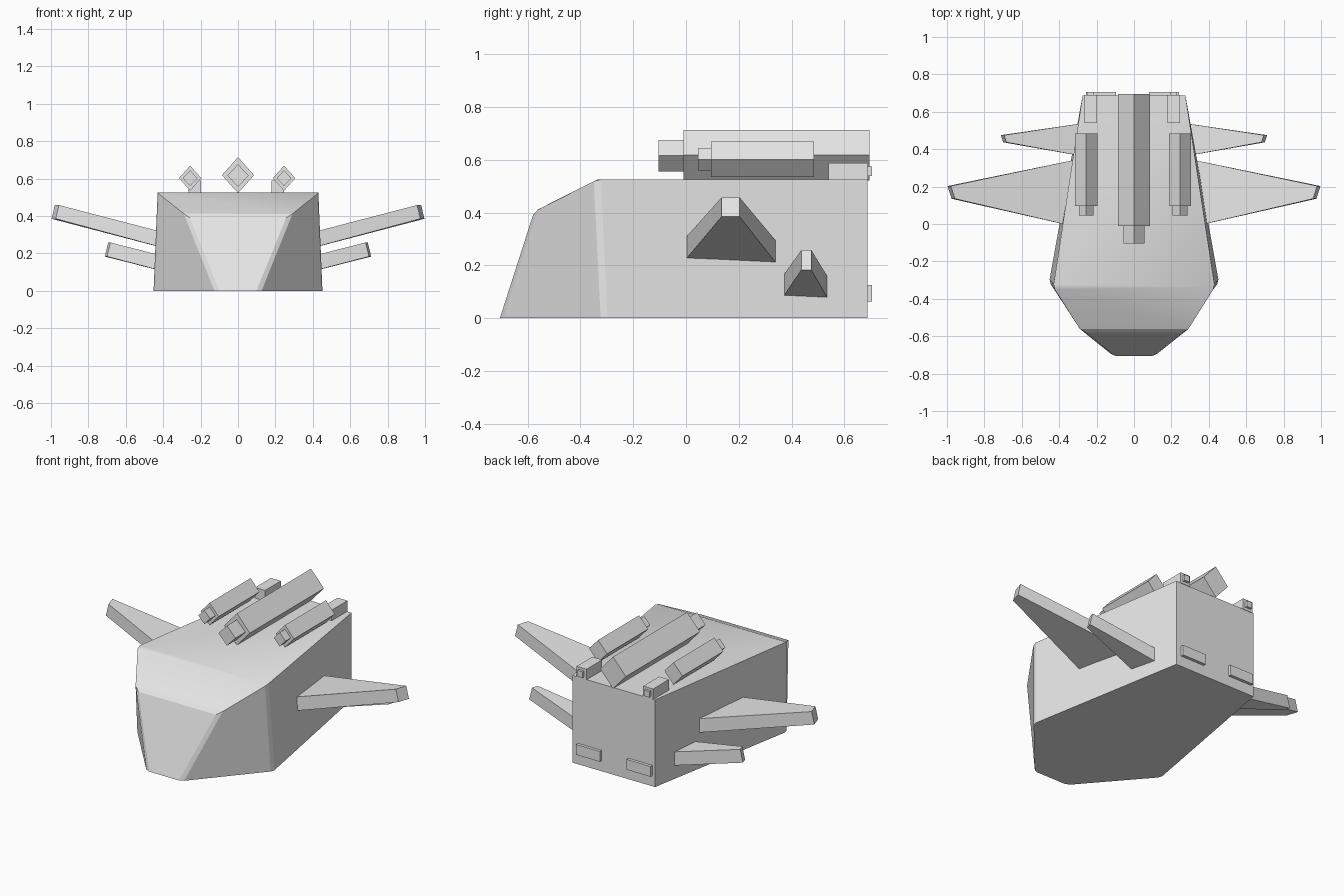
import bpy, bmesh
from mathutils import Vector

cube = bpy.data.objects.get("Cube")
if cube:
    bpy.data.objects.remove(cube, do_unlink=True)

grey = bpy.data.materials.new("hull grey")
grey.use_nodes = True
colour = (0.8, 0.8, 0.8, 1)
grey.diffuse_color = colour
grey.node_tree.nodes["Principled BSDF"].inputs["Base Color"].default_value = colour


def loft(name, rings, bevel_rule=None, bevel=0.015):
    """Skin a closed solid through rings with equal point counts."""
    bm = bmesh.new()
    loops = [[bm.verts.new(p) for p in ring] for ring in rings]
    for a, b in zip(loops, loops[1:]):
        n = len(a)
        for i in range(n):
            j = (i + 1) % n
            bm.faces.new((a[i], a[j], b[j], b[i]))
    bm.faces.new(loops[0])
    bm.faces.new(loops[-1])
    bmesh.ops.recalc_face_normals(bm, faces=bm.faces)
    if bevel_rule:
        edges = [e for e in bm.edges if bevel_rule(*(v.co for v in e.verts))]
        bmesh.ops.bevel(bm, geom=edges, offset=bevel, segments=1,
                        affect='EDGES', profile=0.5)
    mesh = bpy.data.meshes.new(name)
    bm.to_mesh(mesh)
    bm.free()
    mesh.materials.append(grey)
    obj = bpy.data.objects.new(name, mesh)
    bpy.context.collection.objects.link(obj)
    return obj


def section(y_top, y_bottom, w_top, w_bottom, z_top):
    return [(-w_top, y_top, z_top), (w_top, y_top, z_top),
            (w_bottom, y_bottom, 0), (-w_bottom, y_bottom, 0)]


def bar(name, x, z, hx, hz, y0, y1, diamond=False):
    """Straight bar along y, square on or standing on its edge."""
    corners = [(0, 1), (1, 0), (0, -1), (-1, 0)] if diamond else \
              [(-1, 1), (1, 1), (1, -1), (-1, -1)]
    return loft(name, [[(x + hx * a, y, z + hz * b) for a, b in corners]
                       for y in (y0, y1)])


# Hull: wedge-shaped body with a chamfered, narrowing nose
def hull_bevels(a, b):
    front = max(a.y, b.y) < -0.2
    upright = abs(a.z - b.z) > 0.3
    brow = abs(a.y - b.y) < 0.01 and min(a.z, b.z) > 0.3 and a.y < -0.5
    return front and (upright or brow)


hull = loft("hull", [
    section(0.687, 0.687, 0.275, 0.275, 0.525),
    section(-0.337, -0.312, 0.432, 0.454, 0.525),
    section(-0.575, -0.705, 0.28, 0.115, 0.405),
], hull_bevels)
for poly in hull.data.polygons:
    poly.use_smooth = poly.normal.z > 0.8


# Wings: tapered, rising slabs
def wing(name, side, root, tip):
    rings = []
    for x, lean, y0, y1, z0, z1, sweep in (root, tip):
        rings.append([(side * (x - lean), y0, z1),
                      (side * (x - lean + sweep), y1, z1),
                      (side * (x + sweep), y1, z0),
                      (side * x, y0, z0)])
    loft(name, rings)


for side, label in ((1, "left"), (-1, "right")):
    wing(label + "_main_wing", side,
         (0.30, 0, -0.018, 0.346, 0.203, 0.287, 0),
         (0.975, 0.018, 0.135, 0.203, 0.385, 0.458, 0.022))
    wing(label + "_rear_wing", side,
         (0.25, 0, 0.358, 0.542, 0.066, 0.148, 0),
         (0.70, 0.018, 0.437, 0.475, 0.183, 0.258, 0.012))

    # Side guns, exhaust pods and lower vents
    x = side * 0.251 - 0.005
    bar(label + "_gun_body", x, 0.602, 0.06, 0.067, 0.095, 0.485, True)
    bar(label + "_gun_barrel", x, 0.602, 0.039, 0.042, 0.045, 0.1, True)
    px = side * 0.222 - 0.009
    bar(label + "_pod", px, 0.556, 0.033, 0.033, 0.54, 0.69)
    bar(label + "_pod_nozzle", px, 0.557, 0.018, 0.018, 0.685, 0.705)
    bar(label + "_vent", side * 0.169 - 0.008, 0.095, 0.08, 0.031, 0.68, 0.705)

# Centre gun
bar("centre_gun_body", 0, 0.618, 0.086, 0.096, -0.01, 0.695, True)
bar("centre_gun_barrel", 0, 0.616, 0.057, 0.06, -0.105, 0, True)
